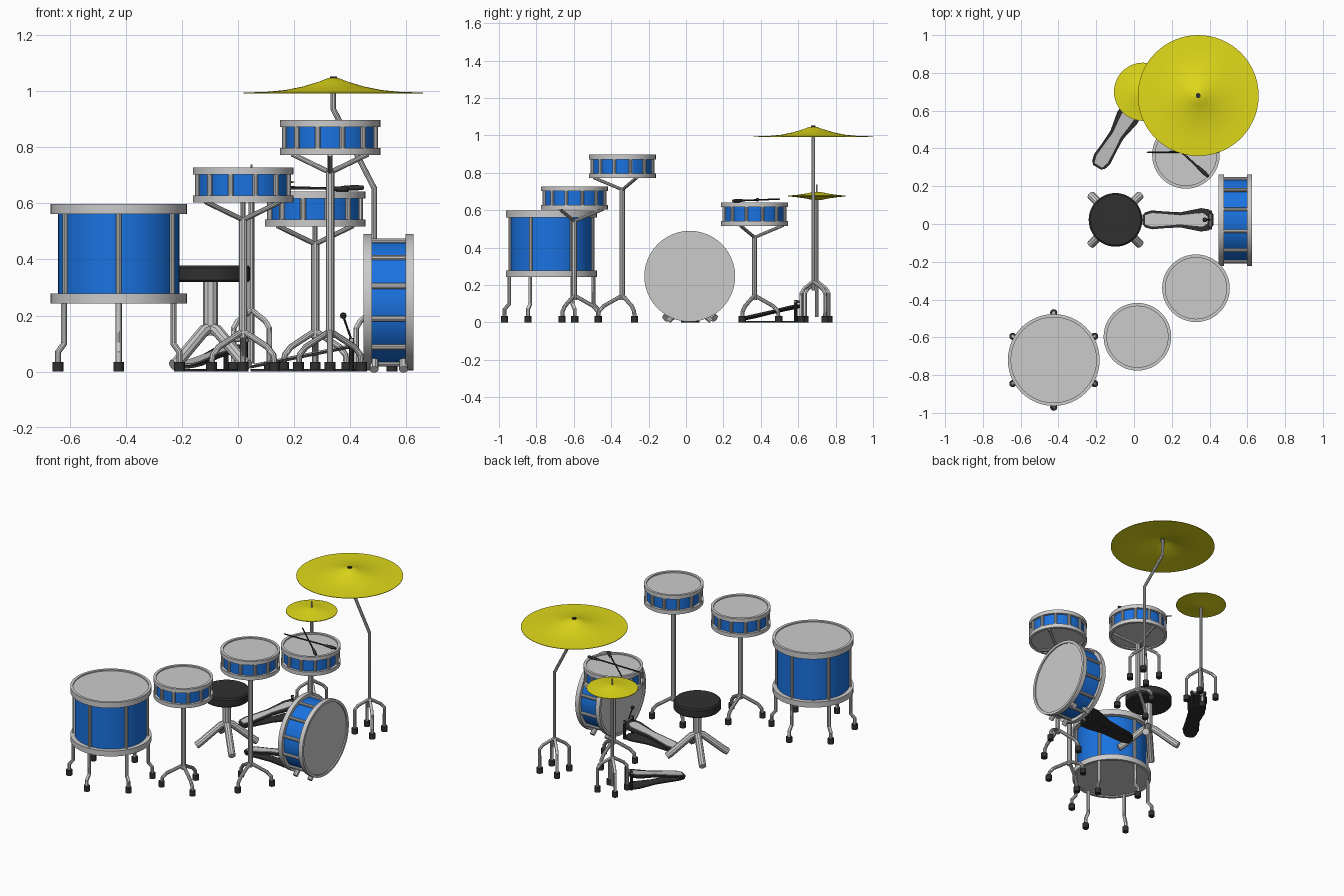
import bpy, bmesh
from math import cos, sin, pi, radians, atan2
from mathutils import Matrix, Vector

if "Cube" in bpy.data.objects:
    bpy.data.objects.remove(bpy.data.objects["Cube"])


def material(name, rgb):
    m = bpy.data.materials.new(name)
    m.diffuse_color = (*rgb, 1)
    m.use_nodes = True
    m.node_tree.nodes["Principled BSDF"].inputs["Base Color"].default_value = m.diffuse_color
    return m


BLUE = material("blue_shell", (0.01, 0.17, 0.75))
YELLOW = material("brass", (0.75, 0.70, 0.01))
BLACK = material("black_rubber", (0.03, 0.03, 0.03))
T = Matrix.Translation


def finish(name, bm, M, mat, smooth=True):
    bmesh.ops.recalc_face_normals(bm, faces=bm.faces)
    me = bpy.data.meshes.new(name)
    bm.to_mesh(me)
    bm.free()
    ob = bpy.data.objects.new(name, me)
    bpy.context.collection.objects.link(ob)
    ob.matrix_world = M
    if mat:
        me.materials.append(mat)
    if smooth:
        bpy.context.view_layer.objects.active = ob
        bpy.ops.object.select_all(action='DESELECT')
        ob.select_set(True)
        bpy.ops.object.shade_smooth_by_angle(angle=radians(35))
    return ob


def lathe(name, profile, M=Matrix(), mat=None, seg=48):
    # spin an (r, z) profile round the local z axis
    bm = bmesh.new()
    vs = [bm.verts.new((r, 0, z)) for r, z in profile]
    es = [bm.edges.new(p) for p in zip(vs, vs[1:])]
    bmesh.ops.spin(bm, geom=vs + es, cent=(0, 0, 0), axis=(0, 0, 1),
                   angle=2 * pi, steps=seg, use_duplicate=False)
    bmesh.ops.remove_doubles(bm, verts=bm.verts, dist=1e-5)
    return finish(name, bm, M, mat)


def tube(name, pts, r, M=Matrix(), mat=None):
    # round tube along a polyline
    cu = bpy.data.curves.new(name, 'CURVE')
    cu.dimensions = '3D'
    cu.bevel_depth, cu.bevel_resolution, cu.use_fill_caps = r, 3, True
    sp = cu.splines.new('POLY')
    sp.points.add(len(pts) - 1)
    for p, co in zip(sp.points, pts):
        p.co = (*co, 1)
    tmp = bpy.data.objects.new(name + "_path", cu)
    bm = bmesh.new()
    bpy.context.collection.objects.link(tmp)
    me = tmp.to_mesh()
    bm.from_mesh(me)
    tmp.to_mesh_clear()
    bpy.data.objects.remove(tmp)
    return finish(name, bm, M, mat)


def polar(r, deg, z):
    a = radians(deg)
    return (r * cos(a), r * sin(a), z)


def foot(name, M, co):
    r, h = 0.019, 0.034
    lathe(name, [(0, 0), (r, 0), (r, h), (0, h)], M @ T((co[0], co[1], 0)), BLACK, 16)


def drum(name, M, R, rs, h, hoop, lugs, start):
    # shell, two hoops with recessed heads, tension rods
    lathe(name + "_shell", [(rs, hoop * .5), (rs, h - hoop * .5)], M, BLUE)
    for side, z0, d in (("bottom", 0, 1), ("top", h, -1)):
        lathe(f"{name}_{side}_hoop",
              [(rs - .01, z0 + d * hoop), (R, z0 + d * hoop), (R, z0),
               (R - .017, z0), (R - .017, z0 + d * .008), (0, z0 + d * .008)], M)
    for i in range(lugs):
        a = start + i * 360 / lugs
        tube(f"{name}_rod_{i}", [polar(rs + .004, a, hoop * .5),
                                 polar(rs + .004, a, h - hoop * .5)], .010, M)


def stand_drum(name, x, y, z, start):
    # shallow drum on a tripod: stem, cradle arms and legs
    drum(name, T((x, y, z)), .179, .163, .125, .025, 12, 15)
    M = T((x, y, 0))
    tube(name + "_stem", [(0, 0, .12), (0, 0, z - .055)], .015, M)
    for i in range(3):
        a = start + 120 * i
        tube(f"{name}_arm_{i}", [(0, 0, z - .062), polar(.155, a, z + .003)], .009, M)
        tube(f"{name}_leg_{i}", [(0, 0, .145), polar(.10, a, .088),
                                 polar(.125, a, .06), polar(.13, a, .02)], .011, M)
        foot(f"{name}_foot_{i}", M, polar(.13, a, 0))


def cymbal_base(name, x, y):
    M = T((x, y, 0))
    for i in range(4):
        a = 45 + 90 * i
        tube(f"{name}_leg_{i}", [(0, 0, .22), polar(.07, a, .18),
                                 polar(.09, a, .155), polar(.09, a, .02)], .010, M)
        foot(f"{name}_foot_{i}", M, polar(.09, a, 0))


def plate(name, stations, z, slope, thick, M, mat):
    # flat outline mirrored about local x, tilted up towards the toe
    out = [(s, w) for s, w in stations] + [(s, -w) for s, w in reversed(stations)]
    bm = bmesh.new()
    f = bm.faces.new([bm.verts.new((s, w, z + slope * s)) for s, w in out])
    g = bmesh.ops.extrude_face_region(bm, geom=[f])["geom"]
    bmesh.ops.translate(bm, vec=(0, 0, thick),
                        verts=[v for v in g if isinstance(v, bmesh.types.BMVert)])
    finish(name, bm, M, mat)


def pedal(name, heel, toward):
    d = Vector(toward) - Vector(heel)
    M = T((*heel, 0)) @ Matrix.Rotation(atan2(d.y, d.x), 4, 'Z')
    shape = [(0, .024), (.015, .040), (.05, .050), (.12, .044), (.2, .040),
             (.26, .052), (.31, .062), (.35, .056), (.375, .030)]
    pad = [(.012, .024), (.05, .036), (.12, .031), (.2, .024),
           (.27, .032), (.32, .036), (.345, .018)]
    plate(name + "_base", [(s, w * .8) for s, w in shape], 0.001, 0, .008, M, BLACK)
    plate(name + "_footboard", shape, .012, .2, .010, M, BLACK)
    plate(name + "_pad", pad, .0225, .2, .004, M, None)
    for s in (-1, 1):
        tube(f"{name}_post_{s}", [(.36, s * .04, 0), (.36, s * .04, .12)], .009, M, BLACK)
    tube(name + "_axle", [(.36, -.05, .112), (.36, .05, .112)], .007, M)
    return M


# Floor drum with six bent legs
F = T((-.425, -.72, 0))
drum("floor_drum", F @ T((0, 0, .243)), .243, .216, .355, .036, 6, 30)
for i in range(6):
    a = 30 + 60 * i
    tube(f"floor_drum_leg_{i}", [polar(.225, a, .26), polar(.225, a, .10),
                                 polar(.25, a, .07), polar(.25, a, .02)], .011, F)
    foot(f"floor_drum_foot_{i}", F, polar(.25, a, 0))

# Drums on tripods
stand_drum("low_tom", .018, -.597, .603, 90)
stand_drum("high_tom", .328, -.340, .772, 30)
stand_drum("snare_drum", .275, .366, .517, 90)

# Bass drum lying on its side, with low supports
B = T((.448, .02, .247)) @ Matrix.Rotation(pi / 2, 4, 'Y')
drum("bass_drum", B, .243, .222, .178, .029, 12, 15)
for s in (-1, 1):
    for x in (.485, .59):
        tube(f"bass_drum_support_{s}_{x}", [(x, .02 + s * .08, .04), (x, .02 + s * .115, .008)], .016)

# Drummer's stool
S = T((-.098, .022, 0))
lathe("stool_seat", [(0, .32), (.135, .32), (.142, .327), (.142, .37), (.134, .379), (0, .379)], S, BLACK)
tube("stool_post", [(0, 0, .13), (0, 0, .325)], .026, S)
for i in range(4):
    a = 45 + 90 * i
    tube(f"stool_leg_{i}", [(0, 0, .155), polar(.035, a, .145), polar(.165, a, .035),
                            polar(.185, a, .022)], .022, S)

# Pedals; the bass pedal carries a beater
P = pedal("bass_pedal", (.045, .022), (.5, .022))
tube("bass_beater_rod", [(.36, 0, .112), (.33, 0, .198)], .004, P, BLACK)
lathe("bass_beater", [(0, -.012), (.009, -.008), (.012, 0), (.009, .008), (0, .012)],
      P @ T((.33, 0, .2)), BLACK, 16)
pedal("hihat_pedal", (-.195, .30), (.048, .70))

# Crash cymbal on a cranked stand
cymbal_base("crash", .485, .68)
tube("crash_pole", [(.485, .68, .17), (.485, .68, .655), (.34, .68, .935), (.34, .68, 1.045)], .010)
top = [(0, 1.047), (.02, 1.046), (.05, 1.034), (.11, 1.016), (.17, 1.004), (.24, .997), (.32, .995)]
lathe("crash_cymbal", top + [(r, z - .003) for r, z in reversed(top)], T((.34, .68, 0)), YELLOW, 64)
lathe("crash_nut", [(0, 1.04), (.013, 1.04), (.013, 1.053), (0, 1.053)], T((.34, .68, 0)), BLACK, 16)

# Hi-hat pair on a straight stand
H = T((.048, .70, 0))
cymbal_base("hihat", .048, .70)
tube("hihat_pole", [(0, 0, .03), (0, 0, .665)], .010, H)
tube("hihat_rod", [(0, 0, .66), (0, 0, .738)], .004, H)
half = [(0, .022), (.025, .021), (.06, .013), (.11, .006), (.154, .002)]
for side, k in (("top", 1), ("bottom", -1)):
    lathe(f"hihat_{side}_cymbal", [(r, .676 + k * z) for r, z in half] +
          [(r, .676 + k * (z - .002)) for r, z in reversed(half)], H, YELLOW)

# Two sticks crossed on the snare, thick at the handle end
for i, (a, b) in enumerate((((.45, .383, .656), (.065, .38, .652)),
                            ((.395, .25, .650), (.115, .505, .660)))):
    a, d = Vector(a), Vector(b) - Vector(a)
    L = d.length
    lathe(f"drum_stick_{i}", [(0, 0), (.007, .003), (.010, .03), (.008, .07), (.0045, .09),
                              (.004, L - .01), (0, L)],
          T(a) @ d.to_track_quat('Z', 'Y').to_matrix().to_4x4(), BLACK, 12)
